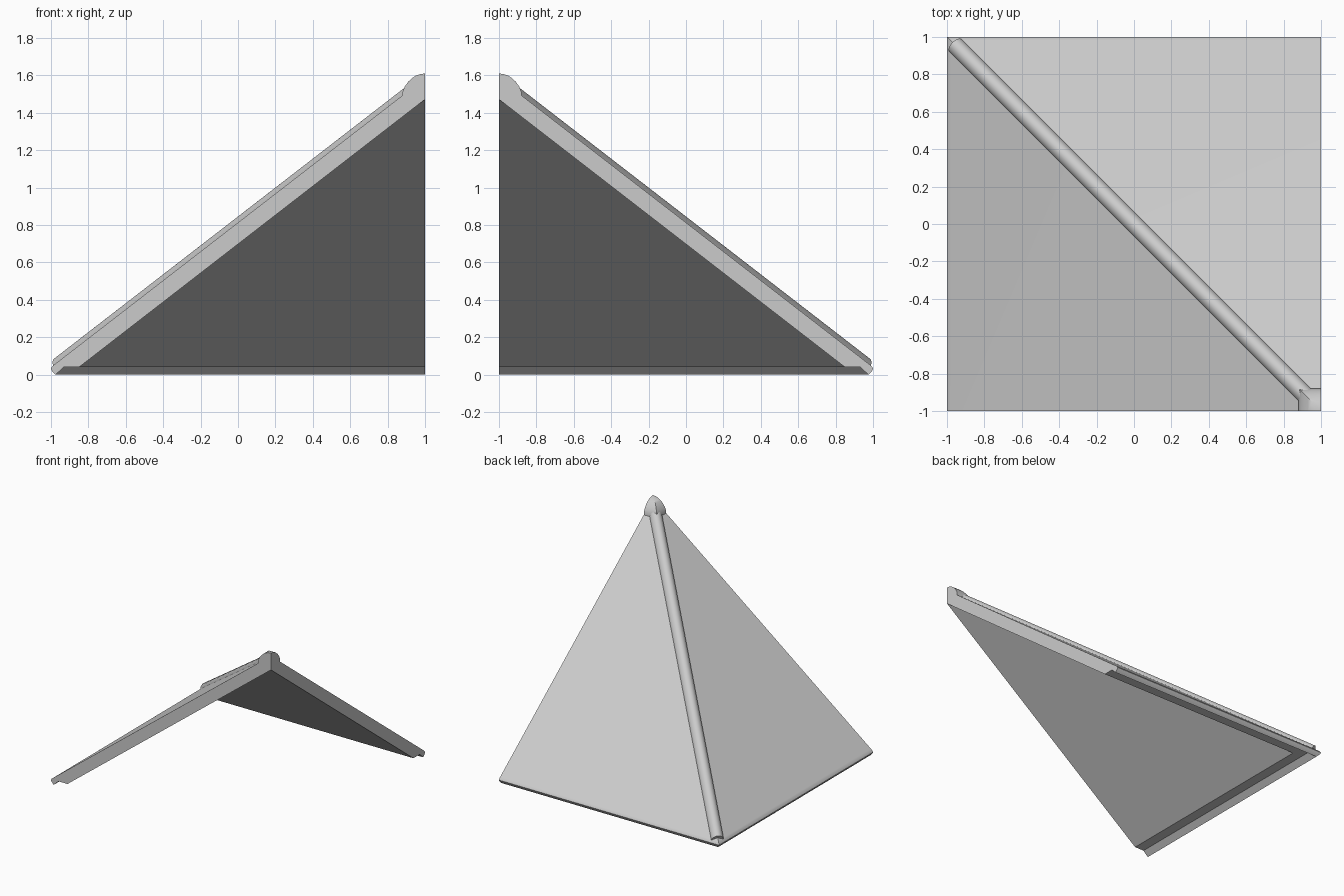
import bpy, bmesh, math
from mathutils import Vector

if "Cube" in bpy.data.objects:
    bpy.data.objects.remove(bpy.data.objects["Cube"])

SLOPE = 0.773
HIP_Z = 0.04          # height of the hip line projected to the outer corner


def loft(name, rings, angle=30):
    """Skin closed rings of equal length, cap both ends, shade by angle."""
    bm = bmesh.new()
    vs = [[bm.verts.new(p) for p in ring] for ring in rings]
    n = len(vs[0])
    for a, b in zip(vs, vs[1:]):
        for i in range(n):
            j = (i + 1) % n
            bm.faces.new((a[i], a[j], b[j], b[i]))
    bm.faces.new(vs[0])
    bm.faces.new(list(reversed(vs[-1])))
    bmesh.ops.remove_doubles(bm, verts=bm.verts, dist=1e-5)
    bmesh.ops.recalc_face_normals(bm, faces=bm.faces)
    me = bpy.data.meshes.new(name)
    bm.to_mesh(me)
    bm.free()
    ob = bpy.data.objects.new(name, me)
    bpy.context.collection.objects.link(ob)
    bpy.ops.object.select_all(action='DESELECT')
    ob.select_set(True)
    bpy.context.view_layer.objects.active = ob
    bpy.ops.object.shade_smooth_by_angle(angle=math.radians(angle))
    return ob


# Roof slab: (inset from eave, height) profile swept around the outer corner
profile = [(0.02, HIP_Z + 0.02 * SLOPE), (0.007, 0.045), (0.0, 0.032),
           (0.006, 0.019), (0.025, 0.0), (0.068, 0.04), (0.15, 0.04),
           (2.0, 1.472), (2.0, HIP_Z + 2 * SLOPE)]
loft("roof_slab", [[(-1 + d, -1, z) for d, z in profile],
                   [(-1 + d, 1 - d, z) for d, z in profile],
                   [(1, 1 - d, z) for d, z in profile]])

# Hip roll: half-round ridge tile running down the hip
along = Vector((1, -1, SLOPE)).normalized()
side = Vector((1, 1, 0)).normalized()
up = side.cross(along)
if up.z < 0:
    up = -up


def roll_ring(x):
    c = Vector((x, -x, HIP_Z + (x + 1) * SLOPE))
    arc = [math.pi * i / 14 for i in range(15)]
    return [c + side * 0.048 * math.cos(a) + up * (0.055 * math.sin(a) - 0.031)
            for a in arc]


loft("hip_roll", [roll_ring(-0.963), roll_ring(0.94)])

# Apex cap: one quarter of a four-sided curved finial
cap = [(0.12, 1.48), (0.12, 1.512), (0.108, 1.541), (0.09, 1.566),
       (0.07, 1.585), (0.05, 1.598), (0.025, 1.607), (0.001, 1.61)]
loft("apex_cap", [[(1 - w, -1, z), (1 - w, -1 + w, z), (1, -1 + w, z), (1, -1, z)]
                  for w, z in cap], 35)
